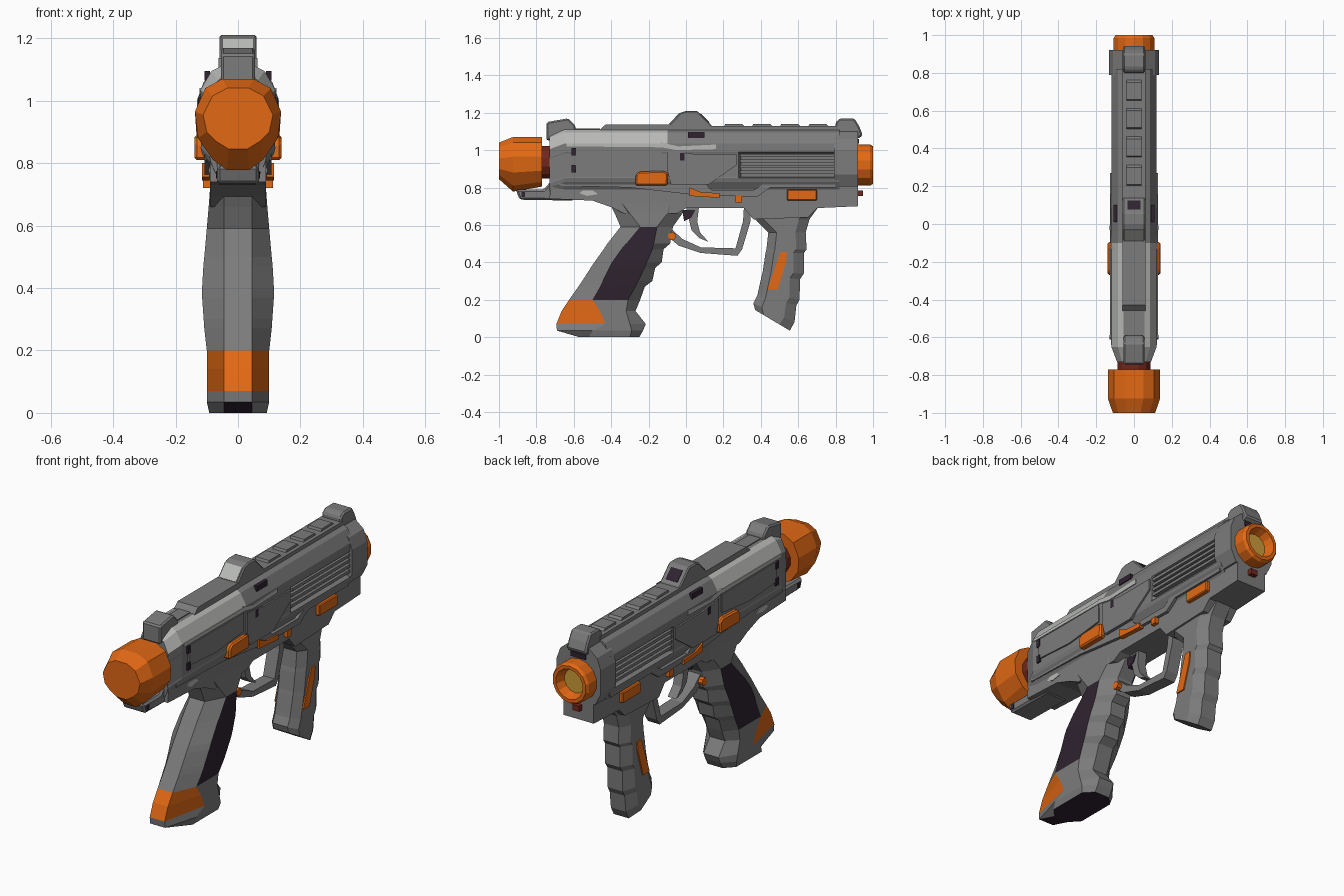
import bpy, bmesh, math
from mathutils import Vector


def material(name, rgb):
    m = bpy.data.materials.new(name)
    m.diffuse_color = (*rgb, 1)
    return m


GREY = material("body grey", (0.2, 0.2, 0.2))
LIGHT = material("light grey", (0.48, 0.49, 0.47))
ORANGE = material("orange", (0.76, 0.14, 0.007))
PURPLE = material("dark purple", (0.028, 0.017, 0.03))
RED = material("dark red", (0.17, 0.02, 0.012))
YELLOW = material("yellow", (0.6, 0.33, 0.04))


def build(name, verts, faces, mats, rule=None):
    me = bpy.data.meshes.new(name)
    me.from_pydata(verts, [], faces)
    for m in mats:
        me.materials.append(m)
    bm = bmesh.new()
    bm.from_mesh(me)
    bmesh.ops.recalc_face_normals(bm, faces=bm.faces)
    if rule:
        for f in bm.faces:
            f.material_index = rule(f.calc_center_median(), f.normal)
    bm.to_mesh(me)
    bm.free()
    ob = bpy.data.objects.new(name, me)
    bpy.context.collection.objects.link(ob)
    return ob


def loft(name, rings, mats, rule=None):
    """Skin equal-length rings and cap both ends."""
    n = len(rings[0])
    verts = [p for r in rings for p in r]
    faces = [tuple(range(n)), tuple(range(len(verts) - n, len(verts)))]
    for k in range(len(rings) - 1):
        for i in range(n):
            j = (i + 1) % n
            faces.append((k * n + i, k * n + j, k * n + n + j, k * n + n + i))
    return build(name, verts, faces, mats, rule)


def section(y, half, sx=1, dz=0):
    """Ring across x/z at a given y, mirrored from its right half."""
    right = [(x * sx, y, z + dz) for x, z in half]
    return right + [(-x, b, z) for x, b, z in reversed(right)]


def plate(name, pts, x0, x1, mat):
    """Side profile (y, z); x0 > 0 makes a matching pair, x0 = 0 one centred slab."""
    n, verts, faces = len(pts), [], []
    for a, b in ([(x0, x1), (-x1, -x0)] if x0 > 0 else [(-x1, x1)]):
        o = len(verts)
        verts += [(a, y, z) for y, z in pts] + [(b, y, z) for y, z in pts]
        faces += [tuple(range(o, o + n)), tuple(range(o + n, o + 2 * n))]
        faces += [(o + i, o + (i + 1) % n, o + n + (i + 1) % n, o + n + i) for i in range(n)]
    return build(name, verts, faces, [mat])


def box(name, y0, y1, z0, z1, x0, x1, mat):
    return plate(name, [(y0, z0), (y1, z0), (y1, z1), (y0, z1)], x0, x1, mat)


def lathe(name, yr, zc, n, mats, rule=None):
    ang = [2 * math.pi * (i + 0.5) / n for i in range(n)]
    return loft(name, [[(r * math.cos(a), y, zc + r * math.sin(a)) for a in ang] for y, r in yr], mats, rule)


def bevel(ob, width):
    m = ob.modifiers.new("chamfer", 'BEVEL')
    m.width, m.segments, m.limit_method = width, 1, 'ANGLE'


# Upper shell: one section, pinched at the back and recessed behind the ribs
def shell(r):
    return [(0.055, 1.11), (0.085, 1.095), (0.12, 1.035), (0.12, 0.99), (r, 0.983),
            (r, 0.857), (0.12, 0.85), (0.115, 0.83), (0.084, 0.78)]


loft("upper_shell", [section(-0.73, shell(0.118), 0.75, -0.03), section(-0.65, shell(0.118)),
                     section(-0.1, shell(0.118)), section(0.28, shell(0.118)),
                     section(0.295, shell(0.098)), section(0.82, shell(0.098))], [GREY, LIGHT],
     lambda c, n: int(c.y < -0.1 and c.z > 1.02 and abs(n.x) > 0.3 and n.z > 0.2))

# Lower frame and tail
plate("lower_frame", [(-0.73, 0.74), (-0.5, 0.73), (-0.4, 0.695), (-0.33, 0.66), (-0.05, 0.66),
                      (0.0, 0.69), (0.31, 0.69), (0.36, 0.63), (0.65, 0.64), (0.7, 0.69), (0.92, 0.70),
                      (0.92, 0.86), (-0.72, 0.86)], 0, 0.09, GREY)
bevel(plate("tail", [(-0.91, 0.79), (-0.89, 0.735), (-0.6, 0.73), (-0.6, 0.86), (-0.7, 0.86),
                     (-0.76, 0.79)], 0, 0.068, GREY), 0.01)
box("tail_pin", -0.88, -0.86, 0.75, 0.775, 0.06, 0.071, PURPLE)
plate("worn_patch", [(-0.57, 0.77), (-0.53, 0.755), (-0.47, 0.765), (-0.5, 0.785), (-0.55, 0.785)],
      0.085, 0.093, LIGHT)

# Front collar
collar = [(0.06, 1.1), (0.11, 1.06), (0.132, 1.0), (0.132, 0.87), (0.1, 0.805)]
loft("front_collar", [section(0.79, collar), section(0.92, collar)], [GREY])

# Ribs in the side recess
for i in range(4):
    z = 0.875 + i * 0.029
    plate(f"rib_{i + 1}", [(0.29, z), (0.8, z), (0.8, z + 0.016), (0.29, z + 0.016)], 0.09, 0.12, GREY)

# Raised side panels
plate("mid_panel", [(-0.1, 1.0), (0.04, 0.98), (0.27, 0.98), (0.27, 0.92), (0.12, 0.815),
                    (-0.08, 0.815), (-0.1, 0.89)], 0.11, 0.127, GREY)
plate("rear_panel", [(-0.6, 1.01), (-0.13, 1.01), (-0.13, 0.91), (-0.36, 0.885), (-0.6, 0.9)],
      0.11, 0.126, GREY)
plate("shell_skirt", [(-0.68, 0.87), (-0.3, 0.85), (0.1, 0.82), (0.14, 0.785), (0.36, 0.785),
                      (0.43, 0.83), (0.8, 0.83), (0.8, 0.8), (0.45, 0.8), (0.38, 0.75),
                      (0.05, 0.76), (-0.3, 0.8), (-0.68, 0.81)], 0.08, 0.107, GREY)
plate("light_stripe", [(-0.13, 1.04), (-0.04, 1.02), (0.16, 1.03), (0.16, 1.005), (-0.05, 1.0),
                       (-0.13, 1.015)], 0.115, 0.124, LIGHT)
plate("rear_light_stripe", [(-0.64, 1.035), (-0.13, 1.035), (-0.13, 1.015), (-0.64, 1.02)],
      0.115, 0.123, LIGHT)
for i, (y, z) in enumerate([(-0.6, 0.99), (-0.6, 0.9), (-0.02, 0.965)]):
    box(f"side_mark_{i + 1}", y - 0.012, y + 0.012, z - 0.02, z + 0.02, 0.12, 0.1285, PURPLE)
box("sight_mark", 0.01, 0.1, 1.065, 1.095, 0.09, 0.108, PURPLE)

# Top rail, spine and sights
box("rear_spine", -0.72, -0.46, 1.05, 1.115, 0, 0.035, GREY)
plate("rear_rail", [(-0.47, 1.1), (-0.43, 1.137), (-0.08, 1.137), (-0.08, 1.1)], 0, 0.062, GREY)
box("front_rail", 0.1, 0.82, 1.08, 1.128, 0, 0.06, GREY)
for i in range(4):
    y = 0.2 + i * 0.15
    plate(f"rail_step_{i + 1}", [(y, 1.12), (y + 0.01, 1.14), (y + 0.1, 1.14), (y + 0.12, 1.12)],
          0, 0.04, GREY)
bevel(plate("centre_sight", [(-0.1, 1.1), (-0.1, 1.125), (-0.03, 1.2), (0.0, 1.21), (0.06, 1.21),
                             (0.14, 1.13), (0.14, 1.1)], 0, 0.06, GREY), 0.006)
plate("centre_sight_back", [(-0.09, 1.141), (-0.035, 1.2), (-0.031, 1.196), (-0.086, 1.137)],
      0, 0.05, LIGHT)
plate("centre_sight_window", [(0.078, 1.196), (0.125, 1.149), (0.122, 1.146), (0.075, 1.193)],
      0, 0.035, PURPLE)
bevel(plate("rear_sight", [(-0.745, 1.05), (-0.745, 1.15), (-0.63, 1.17), (-0.59, 1.13), (-0.59, 1.08)],
            0, 0.055, GREY), 0.008)
bevel(plate("front_sight", [(0.8, 1.08), (0.8, 1.15), (0.825, 1.17), (0.9, 1.17), (0.925, 1.13),
                            (0.945, 1.08), (0.92, 1.06)], 0, 0.058, GREY), 0.008)

# Muzzle tip, hollow with a lens
lathe("muzzle", [(0.88, 0.11), (0.985, 0.11), (1.0, 0.1), (1.0, 0.082), (0.95, 0.065)], 0.92, 14,
      [ORANGE, YELLOW], lambda c, n: int(n.y > 0.9 and c.y < 0.97))
box("muzzle_stud", 0.9, 0.945, 0.755, 0.785, 0, 0.02, RED)
box("muzzle_top_slot", 0.9, 0.926, 1.035, 1.06, 0, 0.045, PURPLE)

# Rear cap with a drooping lower edge, and its neck
cap = [(0.05, 1.07), (0.105, 1.04), (0.138, 0.965), (0.133, 0.89), (0.09, 0.83), (0.04, 0.805)]
low = [(0.05, 1.07), (0.105, 1.04), (0.138, 0.965), (0.128, 0.88), (0.08, 0.81), (0.035, 0.778)]
end = [(0.035, 1.04), (0.082, 1.015), (0.112, 0.955), (0.1, 0.9), (0.07, 0.87), (0.03, 0.845)]
loft("rear_cap", [section(-1.0, end), section(-0.925, low), section(-0.77, cap)], [ORANGE])
lathe("rear_neck", [(-0.79, 0.09), (-0.7, 0.09)], 0.935, 12, [RED])


# Grips: eight-sided rings (z back, z front, y back, side start, side end, y front, half width)
def grip_ring(zb, zf, yb, s0, s1, yf, w, c=0.045):
    pts = [(c, yb), (w, s0), (w, s1), (c, yf)]
    right = [(x, y, zb + (zf - zb) * (y - yb) / (yf - yb)) for x, y in pts]
    return right + [(-x, y, z) for x, y, z in reversed(right)]


rear = [(0.74, -0.42, -0.36, -0.08, 0.0, 0.088), (0.66, -0.38, -0.3, -0.1, -0.02, 0.094),
        (0.59, -0.35, -0.245, -0.155, -0.07, 0.1), (0.5, -0.42, -0.32, -0.172, -0.085, 0.108),
        (0.47, -0.44, -0.345, -0.18, -0.12, 0.111), (0.4, -0.49, -0.395, -0.21, -0.13, 0.115),
        (0.37, -0.51, -0.41, -0.222, -0.165, 0.115), (0.3, -0.555, -0.445, -0.255, -0.18, 0.11),
        (0.27, -0.575, -0.46, -0.27, -0.22, 0.108), (0.2, -0.625, -0.5, -0.31, -0.245, 0.1),
        (0.14, -0.665, -0.46, -0.32, -0.27, 0.1), (0.07, -0.693, -0.43, -0.3, -0.215, 0.1),
        (0.035, -0.69, -0.5, -0.29, -0.23, 0.1), (0.0, -0.57, -0.52, -0.3, -0.25, 0.092)]


def rear_grip_colour(c, n):
    if n.z < -0.8 and c.z < 0.03:
        return 2
    if 0.2 < c.z < 0.59 and abs(c.x) > 0.098:
        return 2
    return 1 if 0.07 < c.z < 0.2 and c.y < -0.5 else 0


loft("rear_grip", [grip_ring(r[0], *r) for r in rear], [GREY, ORANGE, PURPLE], rear_grip_colour)

front = [(0.74, 0.74, 0.37, 0.74), (0.63, 0.63, 0.37, 0.66), (0.56, 0.56, 0.44, 0.64),
         (0.47, 0.47, 0.43, 0.645), (0.45, 0.45, 0.425, 0.63), (0.35, 0.34, 0.41, 0.63),
         (0.33, 0.31, 0.405, 0.61), (0.24, 0.2, 0.385, 0.607), (0.22, 0.17, 0.38, 0.59),
         (0.18, 0.08, 0.36, 0.58), (0.145, 0.035, 0.37, 0.555)]
loft("front_grip", [grip_ring(a, b, y0, y0 + 0.045, y1 - 0.055, y1, 0.08) for a, b, y0, y1 in front], [GREY])
plate("front_grip_inlay", [(0.505, 0.455), (0.54, 0.455), (0.535, 0.4), (0.49, 0.255), (0.435, 0.255)],
      0.07, 0.087, ORANGE)

# Trigger and guard
plate("trigger_guard", [(-0.1, 0.54), (-0.04, 0.49), (0.08, 0.45), (0.275, 0.435), (0.3, 0.47),
                        (0.345, 0.62), (0.345, 0.7), (0.31, 0.7), (0.305, 0.62), (0.265, 0.475),
                        (0.08, 0.48), (-0.02, 0.525), (-0.1, 0.6)], 0, 0.035, GREY)
plate("trigger", [(0.0, 0.7), (0.07, 0.7), (0.06, 0.62), (0.075, 0.56), (0.12, 0.51), (0.07, 0.53),
                  (0.03, 0.57), (0.015, 0.63)], 0, 0.026, GREY)
plate("trigger_pivot", [(-0.02, 0.68), (0.05, 0.68), (0.03, 0.64), (-0.01, 0.62)], 0, 0.03, PURPLE)

# Orange controls on both sides
bevel(plate("side_block", [(-0.27, 0.81), (-0.1, 0.81), (-0.095, 0.875), (-0.12, 0.89), (-0.25, 0.885),
                           (-0.27, 0.865)], 0.1, 0.14, ORANGE), 0.008)
bevel(box("front_block", 0.54, 0.7, 0.73, 0.79, 0.08, 0.112, ORANGE), 0.005)
plate("slide_switch", [(0.02, 0.755), (0.18, 0.745), (0.18, 0.77), (0.08, 0.775), (0.02, 0.8)],
      0.08, 0.116, ORANGE)
box("small_button", 0.265, 0.3, 0.72, 0.755, 0.08, 0.112, ORANGE)
lathe_pts = [(-0.075 + 0.022 * math.cos(a), 0.54 + 0.022 * math.sin(a))
             for a in (2 * math.pi * i / 8 for i in range(8))]
plate("grip_button", lathe_pts, 0.02, 0.06, ORANGE)
